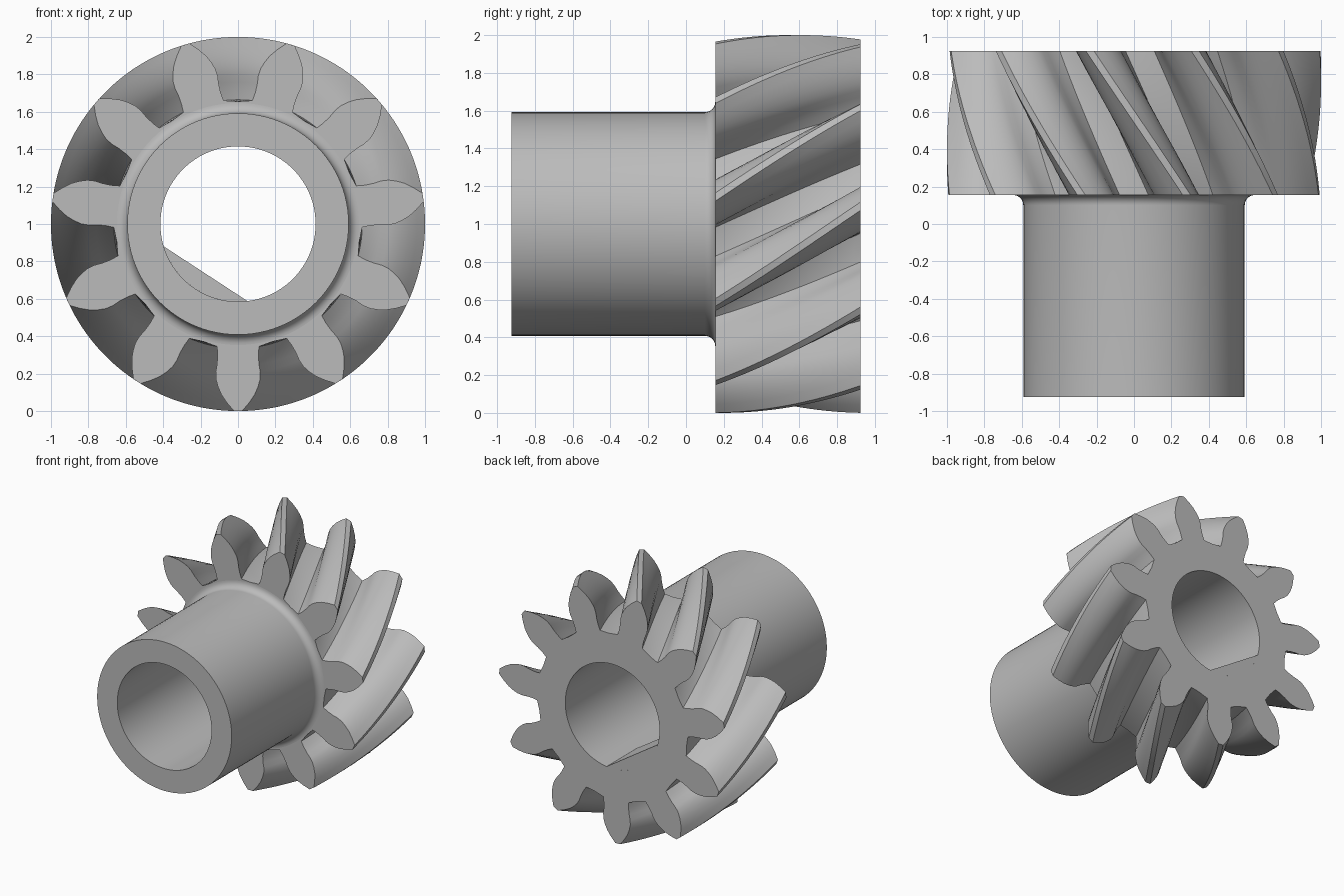
import bpy, bmesh
from math import pi, sin, cos, atan2, hypot, radians

cube = bpy.data.objects.get("Cube")
if cube:
    bpy.data.objects.remove(cube, do_unlink=True)

# Main sizes
TEETH = 11
TWIST = radians(30)
STEPS = 20
SEGMENTS = 96
FRONT, BACK, HUB_END = 0.155, 0.925, -0.925
BORE, HUB, FILLET = 0.415, 0.592, 0.055
ROOT = 0.655
FLAT_START = 0.545

steel = bpy.data.materials.new("steel_grey")
steel.use_nodes = True
grey = (0.5, 0.5, 0.5, 1)
steel.diffuse_color = grey
steel.node_tree.nodes["Principled BSDF"].inputs["Base Color"].default_value = grey


def ring(bm, points, y):
    """Add vertices for polar points (radius, angle) around the shaft axis."""
    return [bm.verts.new((r * cos(a), y, 1 + r * sin(a))) for r, a in points]


def bridge(bm, a, b):
    """Join two rings of equal count with quads."""
    n = len(a)
    for i in range(n):
        j = (i + 1) % n
        bm.faces.new((a[i], a[j], b[j], b[i]))


def loop_edges(bm, loop):
    n = len(loop)
    return [bm.edges.get((loop[i], loop[(i + 1) % n])) for i in range(n)]


def finish(bm, name):
    bmesh.ops.recalc_face_normals(bm, faces=bm.faces[:])
    mesh = bpy.data.meshes.new(name)
    bm.to_mesh(mesh)
    bm.free()
    mesh.materials.append(steel)
    obj = bpy.data.objects.new(name, mesh)
    bpy.context.collection.objects.link(obj)
    bpy.ops.object.select_all(action='DESELECT')
    obj.select_set(True)
    bpy.context.view_layer.objects.active = obj
    return obj


# One tooth flank: (distance from axis, half width), root to tip
flank = [(ROOT, 0.112), (0.70, 0.109), (0.75, 0.112), (0.79, 0.119), (0.83, 0.118),
         (0.87, 0.107), (0.91, 0.09), (0.955, 0.06), (0.9997, 0.022)]
tooth = [(hypot(u, w), -atan2(w, u)) for u, w in flank]
tooth += [(r, -a) for r, a in reversed(tooth)]
tooth.append((ROOT, pi / TEETH))  # middle of the gap


def gear_outline(turn):
    return [(r, a - pi / 2 + turn + k * 2 * pi / TEETH)
            for k in range(TEETH) for r, a in tooth]


# Helical gear with its hub and bore as one closed solid
bm = bmesh.new()
slices = []
for s in range(STEPS + 1):
    t = s / STEPS
    slices.append(ring(bm, gear_outline(TWIST * t), FRONT + (BACK - FRONT) * t))
for a, b in zip(slices, slices[1:]):
    bridge(bm, a, b)

# Lathe profile: bore from the back, hub end, hub side, fillet
profile = [(BORE, BACK), (BORE, HUB_END), (HUB, HUB_END)]
for i in range(9):
    a = i / 8 * pi / 2
    profile.append((HUB + FILLET * (1 - cos(a)), FRONT - FILLET + FILLET * sin(a)))
angles = [2 * pi * i / SEGMENTS for i in range(SEGMENTS)]
lathe = [ring(bm, [(r, a) for a in angles], y) for r, y in profile]
for a, b in zip(lathe, lathe[1:]):
    bridge(bm, a, b)

# Flat end faces between the teeth outline and the round holes
for outer, inner in ((slices[0], lathe[-1]), (slices[-1], lathe[0])):
    edges = loop_edges(bm, outer) + loop_edges(bm, inner)
    bmesh.ops.triangle_fill(bm, edges=edges, use_beauty=True, normal=(0, 1, 0))
    for e in edges:
        e.smooth = False
finish(bm, "helical_gear_and_hub")
bpy.ops.object.shade_smooth_by_angle(angle=radians(30))

# Flat key inside the back part of the bore
bm = bmesh.new()
start, end = radians(196.7), radians(277)
arc = [(BORE, start + (end - start) * i / 20) for i in range(21)]
front_arc, back_arc = ring(bm, arc, FLAT_START), ring(bm, arc, BACK)
bridge(bm, front_arc, back_arc)
bm.faces.new(front_arc)
bm.faces.new(back_arc)
finish(bm, "bore_flat")
